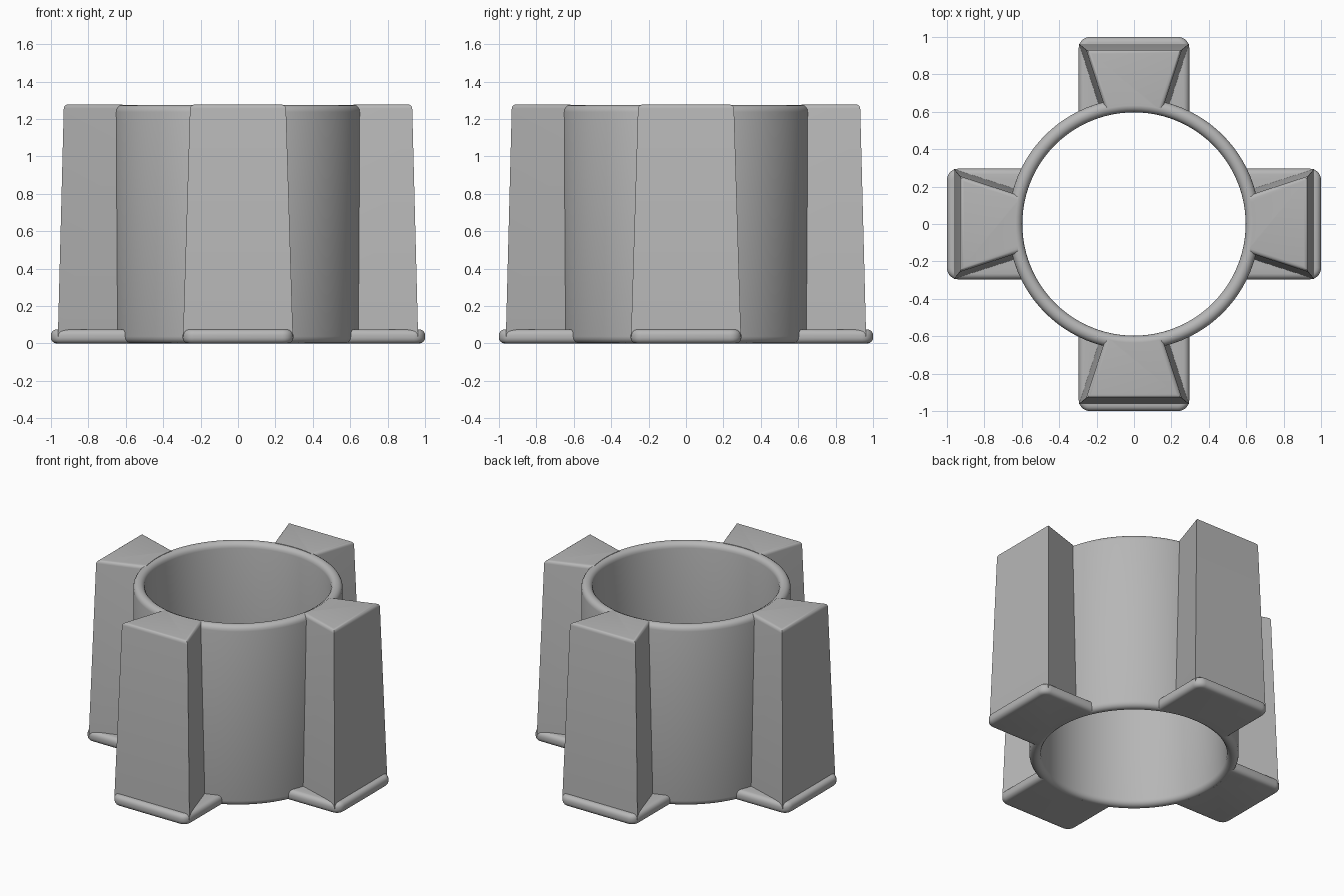
import bpy, bmesh, math
from mathutils import Vector

if "Cube" in bpy.data.objects:
    bpy.data.objects.remove(bpy.data.objects["Cube"], do_unlink=True)

HEIGHT, R_IN, R_OUT = 1.275, 0.597, 0.672
R_MID = (R_IN + R_OUT) / 2

grey = bpy.data.materials.new("plain grey")
grey.use_nodes = True
COLOUR = (0.47, 0.47, 0.47, 1)
grey.diffuse_color = COLOUR
grey.node_tree.nodes["Principled BSDF"].inputs["Base Color"].default_value = COLOUR


def finish(name, bm, turn=0):
    """Turn a bmesh into a shaded object, rotated about the centre axis."""
    bmesh.ops.recalc_face_normals(bm, faces=bm.faces)
    mesh = bpy.data.meshes.new(name)
    bm.to_mesh(mesh)
    bm.free()
    mesh.materials.append(grey)
    obj = bpy.data.objects.new(name, mesh)
    bpy.context.collection.objects.link(obj)
    obj.rotation_euler.z = turn
    bpy.ops.object.select_all(action='DESELECT')
    obj.select_set(True)
    bpy.context.view_layer.objects.active = obj
    bpy.ops.object.shade_smooth_by_angle(angle=math.radians(35))
    return obj


def outline(half_out, y_out, half_in, steps=8):
    """Plan outline: straight outer side, inner side curved inside the tube wall."""
    a = math.asin(half_in / R_MID)
    pts = [(-half_out, -y_out), (half_out, -y_out)]
    for i in range(steps + 1):
        t = a - 2 * a * i / steps
        pts.append((R_MID * math.sin(t), -R_MID * math.cos(t)))
    return pts


def prism(low, z0, high, z1):
    bm = bmesh.new()
    bottom = [bm.verts.new((x, y, z0)) for x, y in low]
    top = [bm.verts.new((x, y, z1)) for x, y in high]
    bm.faces.new(bottom)
    bm.faces.new(top)
    n = len(low)
    for i in range(n):
        j = (i + 1) % n
        bm.faces.new((bottom[i], bottom[j], top[j], top[i]))
    bmesh.ops.recalc_face_normals(bm, faces=bm.faces)
    return bm


def on_wall(v):
    return abs(v.co.xy.length - R_MID) < 0.002


def round_edges(bm, rule, radius, segments=4):
    edges = [e for e in bm.edges if rule(*e.verts)]
    bmesh.ops.bevel(bm, geom=edges, offset=radius, segments=segments,
                    profile=0.5, affect='EDGES', clamp_overlap=True)


def level_at(*heights):
    """Rule: level edges at the given heights, leaving out the hidden inner arc."""
    def rule(a, b):
        level = any(abs(a.co.z - h) < 1e-4 and abs(b.co.z - h) < 1e-4 for h in heights)
        return level and not (on_wall(a) and on_wall(b))
    return rule


# Tube: a wall section with fully rounded ends, spun about the centre
r = (R_OUT - R_IN) / 2
section = []
for start, zc in ((0, HEIGHT - r), (math.pi, r)):
    for i in range(9):
        t = start + math.pi * i / 8
        section.append(Vector((R_MID + r * math.cos(t), 0, zc + r * math.sin(t))))
bm = bmesh.new()
ring = [bm.verts.new(p) for p in section]
loop = [bm.edges.new((ring[i], ring[(i + 1) % len(ring)])) for i in range(len(ring))]
bmesh.ops.spin(bm, geom=ring + loop, cent=(0, 0, 0), axis=(0, 0, 1),
               angle=math.tau, steps=96, use_merge=True)
bmesh.ops.remove_doubles(bm, verts=bm.verts, dist=1e-4)
finish("tube", bm)

FOOT = 0.075
for i, side in enumerate(("front", "left", "back", "right")):
    turn = i * math.pi / 2

    # Tapered buttress with a softened top
    bm = prism(outline(0.294, 0.963, 0.18), FOOT / 2,
               outline(0.256, 0.931, 0.153), HEIGHT + 0.003)
    round_edges(bm, level_at(HEIGHT + 0.003), 0.022)
    finish(side + "_buttress", bm, turn)

    # Rounded foot plate
    plan = outline(0.296, 1.0, 0.296)
    bm = prism(plan, 0, plan, FOOT)
    round_edges(bm, lambda a, b: abs(a.co.z - b.co.z) > 0.01
                and not on_wall(a), 0.06, 6)
    round_edges(bm, level_at(0, FOOT), 0.03)
    finish(side + "_foot", bm, turn)
